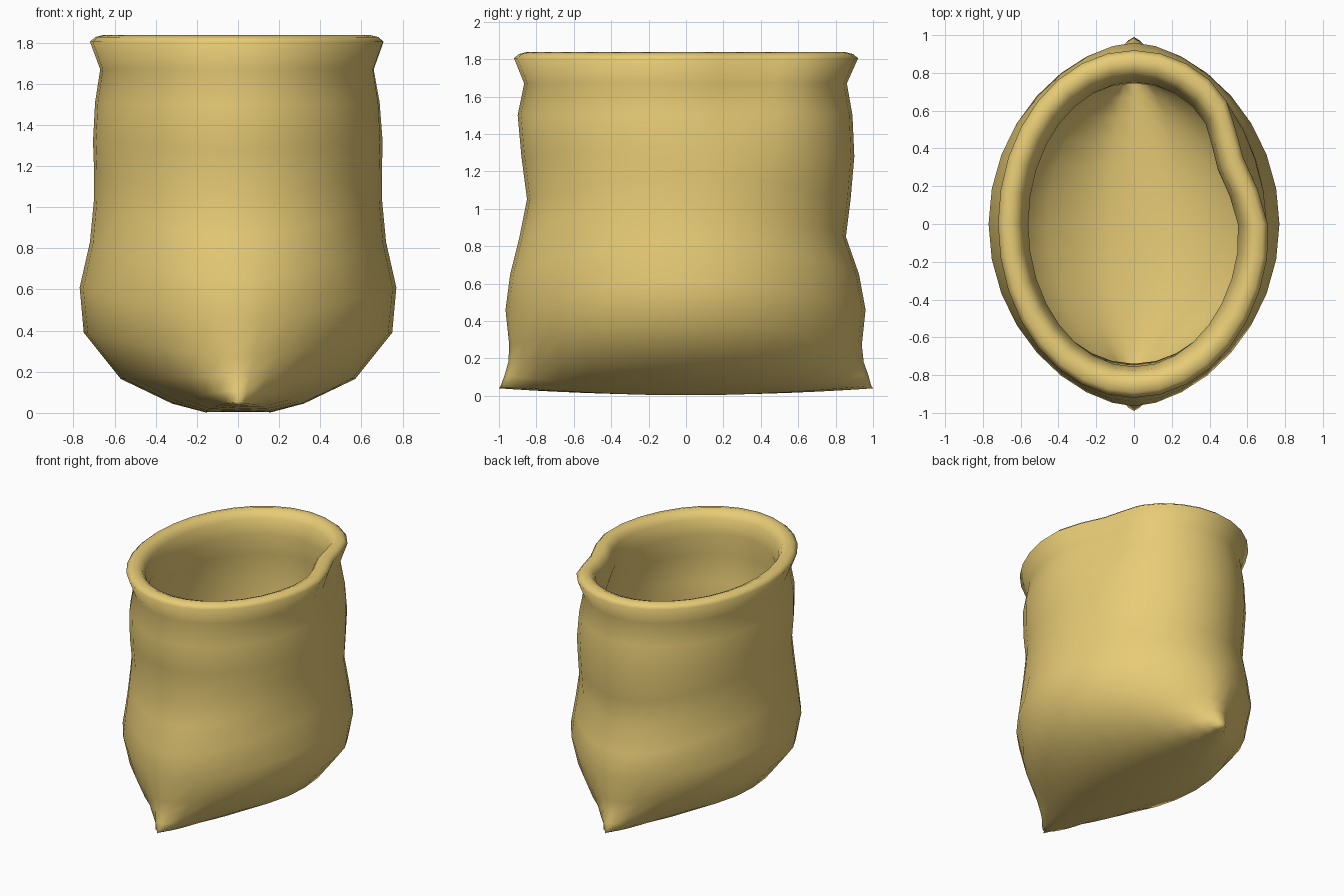
import bpy, bmesh, math

if "Cube" in bpy.data.objects:
    bpy.data.objects.remove(bpy.data.objects["Cube"])

SIDES = 32

# Sack skin, bottom seam to neck:
# half width x, front y, back y, z at the sides, z at the y ends, pinch (1 = ellipse, more = lens)
skin = [
    (0.00, 1.00, 1.00, 0.005, 0.04, 1),
    (0.16, 0.99, 0.99, 0.003, 0.055, 1),
    (0.32, 0.97, 0.975, 0.045, 0.11, 1.2),
    (0.57, 0.95, 0.95, 0.165, 0.18, 1.4),
    (0.75, 0.945, 0.94, 0.39, 0.27, 1.38),
    (0.77, 0.965, 0.96, 0.61, 0.46, 1.17),
    (0.72, 0.94, 0.925, 0.83, 0.65, 1.06),
    (0.70, 0.89, 0.855, 1.04, 0.85, 1),
    (0.70, 0.85, 0.88, 1.18, 1.05, 1),
    (0.705, 0.88, 0.90, 1.32, 1.28, 1),
    (0.695, 0.90, 0.89, 1.51, 1.50, 1),
    (0.67, 0.865, 0.86, 1.67, 1.67, 1),
]
# Rolled rim, outside to inside: half width x, half depth y, z
rim = [(w, d, d, z, z, 1) for w, d, z in [
    (0.72, 0.92, 1.805), (0.693, 0.892, 1.828), (0.652, 0.85, 1.838),
    (0.612, 0.805, 1.82), (0.59, 0.778, 1.78)]]
# Thick lining: the skin's shape drawn inwards, down to its own seam
WALL = 0.11
lining = [(max(a - WALL, 0) if a > 0.4 else a * 0.8, f - WALL, b - WALL,
           zs + WALL * max(0, 1 - zs / 1.2), zt + WALL * max(0, 1 - zt / 1.2), p)
          for a, f, b, zs, zt, p in reversed(skin)]
# the lining's seam ends stay just inside the mouth
lining = [(a, min(f, 0.80), min(b, 0.80), zs, zt, p) for a, f, b, zs, zt, p in lining]


def ring(bm, a, front, back, z_side, z_end, pinch):
    verts = []
    for i in range(SIDES):
        t = 2 * math.pi * i / SIDES
        s, c = math.sin(t), math.cos(t)
        x = a * math.copysign(abs(c) ** pinch, c)
        z = z_side + (z_end - z_side) * s * s
        # dent in the right side of the mouth, fading out down the sack
        fade = min(max((z - 1.25) / 0.5, 0), 1)
        ang = (math.degrees(t) + 180) % 360 - 180
        dent = 0.088 * fade * math.exp(-((ang - 24) / 17) ** 2)
        verts.append(bm.verts.new((x - dent, (back if s > 0 else front) * s, z)))
    return verts


bm = bmesh.new()
rings = [ring(bm, *r) for r in skin + rim + lining]
for lo, hi in zip(rings, rings[1:]):
    for i in range(SIDES):
        j = (i + 1) % SIDES
        bm.faces.new((lo[i], lo[j], hi[j], hi[i]))
# close the flat bottom seams
for seam in (rings[0], rings[-1]):
    bmesh.ops.remove_doubles(bm, verts=seam, dist=0.0005)
bmesh.ops.recalc_face_normals(bm, faces=bm.faces)
for f in bm.faces:
    f.smooth = True
mesh = bpy.data.meshes.new("open_sack")
bm.to_mesh(mesh)
bm.free()

sack = bpy.data.objects.new("open_sack", mesh)
bpy.context.collection.objects.link(sack)
cloth = bpy.data.materials.new("sack_cloth")
cloth.diffuse_color = (0.80, 0.60, 0.18, 1)
cloth.use_nodes = True
cloth.node_tree.nodes["Principled BSDF"].inputs["Base Color"].default_value = cloth.diffuse_color
mesh.materials.append(cloth)
